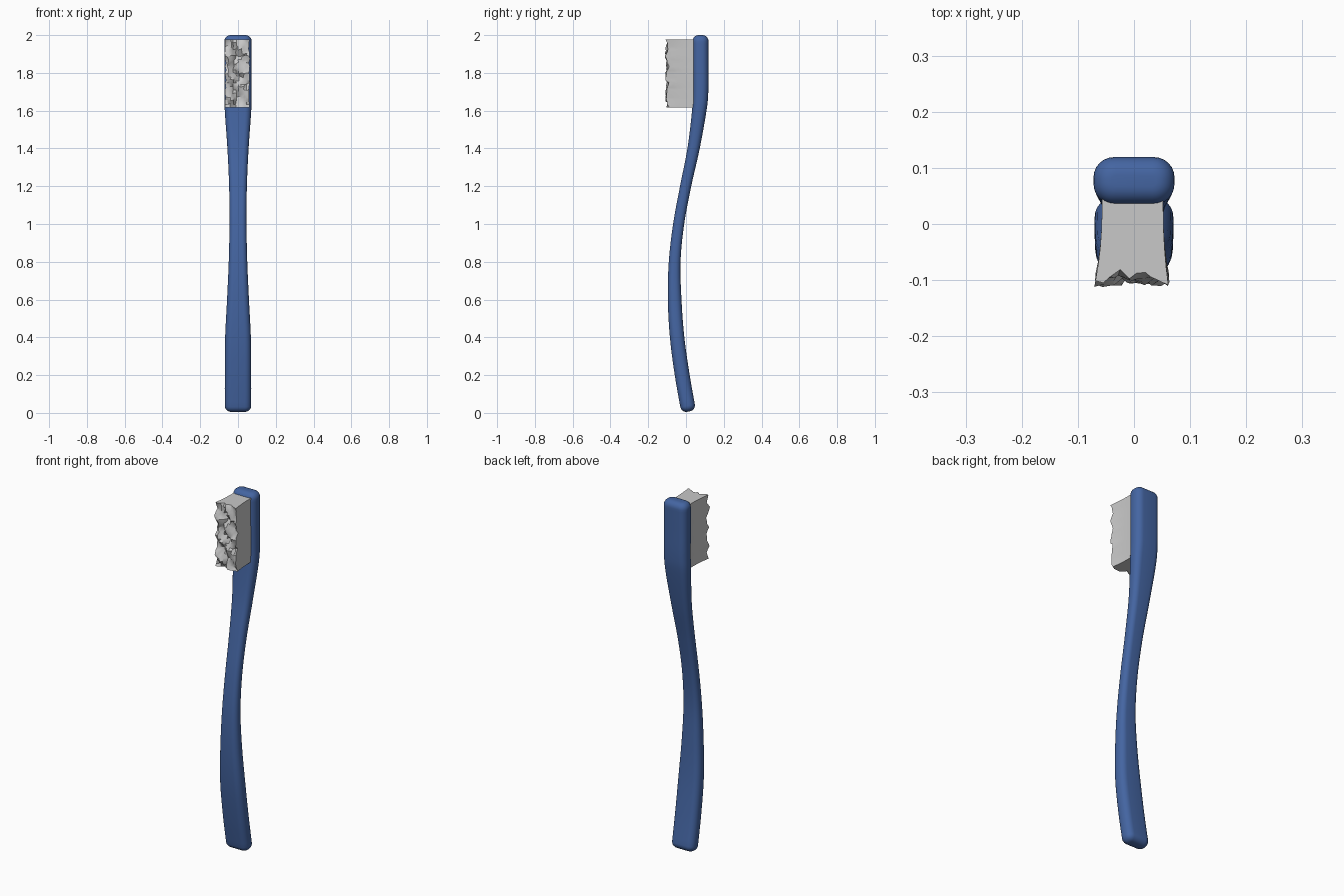
import bpy, bmesh, math, random
from mathutils import Vector

if "Cube" in bpy.data.objects:
    bpy.data.objects.remove(bpy.data.objects["Cube"])
random.seed(4)


def material(name, color, rough):
    m = bpy.data.materials.new(name)
    m.use_nodes = True
    m.diffuse_color = (*color, 1)
    bsdf = m.node_tree.nodes["Principled BSDF"]
    bsdf.inputs["Base Color"].default_value = (*color, 1)
    bsdf.inputs["Roughness"].default_value = rough
    return m


def finish(bm, name, mat, angle):
    bmesh.ops.recalc_face_normals(bm, faces=bm.faces)
    mesh = bpy.data.meshes.new(name)
    bm.to_mesh(mesh)
    bm.free()
    mesh.materials.append(mat)
    obj = bpy.data.objects.new(name, mesh)
    bpy.context.collection.objects.link(obj)
    bpy.ops.object.select_all(action='DESELECT')
    obj.select_set(True)
    bpy.context.view_layer.objects.active = obj
    bpy.ops.object.shade_smooth_by_angle(angle=math.radians(angle))
    return obj


blue = material("blue plastic", (0.058, 0.13, 0.36), 0.4)
grey = material("pale bristle grey", (0.58, 0.58, 0.58), 0.7)

# Handle stations: height, centre y, half width, half thickness
STATIONS = [Vector(s) for s in (
    (0.007, 0.014, 0.07, 0.039), (0.2, -0.02, 0.07, 0.039),
    (0.4, -0.047, 0.068, 0.038), (0.6, -0.06, 0.058, 0.036),
    (0.8, -0.06, 0.049, 0.031), (1.0, -0.039, 0.045, 0.029),
    (1.2, -0.002, 0.047, 0.029), (1.4, 0.04, 0.056, 0.032),
    (1.6, 0.07, 0.07, 0.038), (1.7, 0.077, 0.072, 0.041),
    (1.85, 0.077, 0.072, 0.042), (2.0, 0.077, 0.072, 0.042))]


def spline(t):
    """Catmull-Rom through the stations, t counted in stations."""
    n = len(STATIONS) - 1
    i = max(0, min(int(t), n - 1))
    u = t - i
    b, c = STATIONS[i], STATIONS[i + 1]
    a = STATIONS[i - 1] if i > 0 else 2 * b - c
    d = STATIONS[i + 2] if i + 2 <= n else 2 * c - b
    return 0.5 * (2 * b + (c - a) * u + (2 * a - 5 * b + 4 * c - d) * u ** 2
                  + (3 * b - a - 3 * c + d) * u ** 3)


def rounded_section(hw, ht, radius, steps=6):
    pts = []
    for q, (sx, sy) in enumerate(((1, 1), (-1, 1), (-1, -1), (1, -1))):
        for k in range(steps + 1):
            ang = (q + k / steps) * math.pi / 2
            pts.append((sx * (hw - radius) + radius * math.cos(ang),
                        sy * (ht - radius) + radius * math.sin(ang)))
    return pts


# Handle: one loft with rounded ends
last = len(STATIONS) - 1
ROUND = 0.032
end_steps = [ROUND * (1 - math.cos(k * math.pi / 12)) for k in range(7)]
params = [d / 0.195 for d in end_steps]
params += [0.3 + k * (last - 0.6) / 60 for k in range(61)]
params += [last - d / 0.15 for d in reversed(end_steps)]

bm = bmesh.new()
rings = []
for t in params:
    z, y, hw, ht = spline(t)
    delta = spline(min(t + 0.02, last)) - spline(max(t - 0.02, 0))
    tangent = Vector((0, delta[1], delta[0])).normalized()
    across = Vector((0, tangent.z, -tangent.y))
    gap = min(t * 0.195, (last - t) * 0.15, ROUND)
    shrink = ROUND - math.sqrt(max(0, ROUND ** 2 - (ROUND - gap) ** 2))
    hw, ht = hw - shrink, ht - shrink
    ring = []
    for px, py in rounded_section(hw, ht, max(0.0015, min(0.036, ht * 0.88))):
        ring.append(bm.verts.new(Vector((px, y, z)) + across * py))
    rings.append(ring)
for r0, r1 in zip(rings, rings[1:]):
    for k in range(len(r0)):
        j = (k + 1) % len(r0)
        bm.faces.new((r0[k], r0[j], r1[j], r1[k]))
bm.faces.new(rings[0])
bm.faces.new(rings[-1])
finish(bm, "handle", blue, 40)

# Bristles: block whose free end is splayed and ragged
COLS, ROWS, DEPTH = 9, 20, 5
tips = {}
for i in range(COLS + 1):
    for k in range(ROWS + 1):
        groove = 0.02 * math.exp(-((i - 3.6 - math.sin(k * 0.9)) / 0.9) ** 2)
        wave = 0.007 * math.sin(k * 1.1 + i * 0.8)
        tips[i, k] = Vector((random.uniform(-0.004, 0.004),
                             groove + wave + random.uniform(-0.006, 0.008),
                             random.uniform(-0.005, 0.005) if 0 < k < ROWS else 0))


def bristle_point(i, j, k):
    u, v, w = i / COLS, j / DEPTH, k / ROWS
    bend = v ** 2.5
    tip = tips[i, k]
    x = -0.057 + 0.109 * u + bend * (0.018 * (u - 0.55) + tip.x)
    y = 0.045 - v * 0.145 + bend * tip.y
    z = 1.618 + 0.36 * w + bend * tip.z
    return Vector((x, y, z))


bm = bmesh.new()
verts = {}


def vert(*key):
    if key not in verts:
        verts[key] = bm.verts.new(bristle_point(*key))
    return verts[key]


def patch(n, m, place):
    for a in range(n):
        for b in range(m):
            bm.faces.new([vert(*place(a + da, b + db))
                          for da, db in ((0, 0), (1, 0), (1, 1), (0, 1))])


for side in (0, 1):
    patch(COLS, ROWS, lambda a, b: (a, side * DEPTH, b))
    patch(DEPTH, ROWS, lambda a, b: (side * COLS, a, b))
    patch(COLS, DEPTH, lambda a, b: (a, b, side * ROWS))
finish(bm, "bristles", grey, 35)
